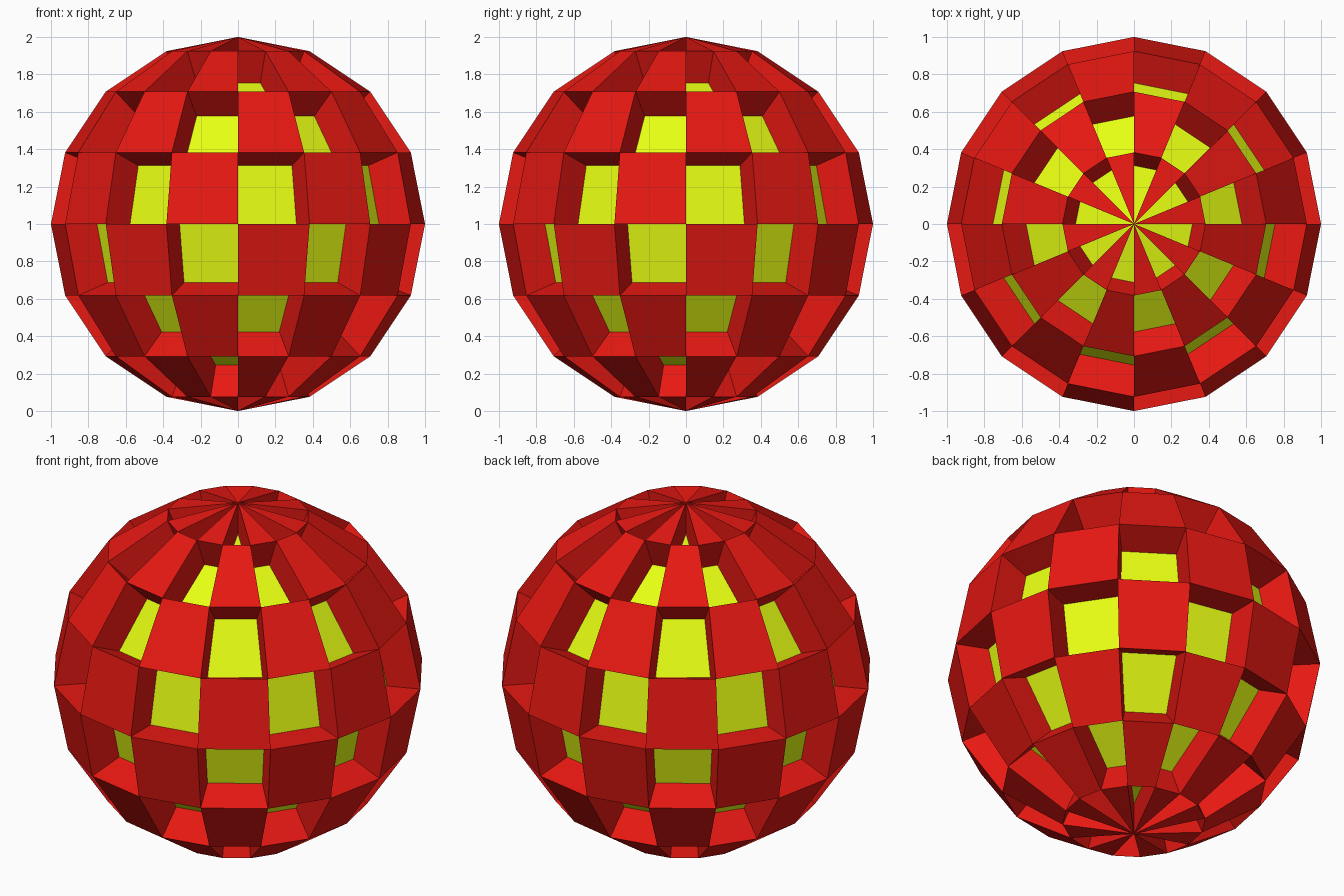
import bpy, bmesh
from math import sin, cos, pi

if "Cube" in bpy.data.objects:
    bpy.data.objects.remove(bpy.data.objects["Cube"])

SEGMENTS, RINGS, FLOOR = 16, 8, 0.816


def material(name, color):
    mat = bpy.data.materials.new(name)
    mat.diffuse_color = color
    mat.use_nodes = True
    mat.node_tree.nodes["Principled BSDF"].inputs["Base Color"].default_value = mat.diffuse_color
    return mat


# Low-poly sphere of rings and segments, noting every other tile
bm = bmesh.new()
top = bm.verts.new((0, 0, 1))
bottom = bm.verts.new((0, 0, -1))
rows = [[top] * SEGMENTS]
for r in range(1, RINGS):
    a = pi * r / RINGS
    rows.append([bm.verts.new((sin(a) * cos(2 * pi * s / SEGMENTS),
                               sin(a) * sin(2 * pi * s / SEGMENTS), cos(a)))
                 for s in range(SEGMENTS)])
rows.append([bottom] * SEGMENTS)

recessed = []
for r in range(RINGS):
    for s in range(SEGMENTS):
        n = (s + 1) % SEGMENTS
        corners = [rows[r][s], rows[r + 1][s], rows[r + 1][n], rows[r][n]]
        face = bm.faces.new(list(dict.fromkeys(corners)))
        if (r + s) % 2:
            recessed.append(face)

# Sink the checker tiles toward the centre, leaving red walls
floors = bmesh.ops.extrude_discrete_faces(bm, faces=recessed)["faces"]
for face in floors:
    face.material_index = 1
    for v in face.verts:
        v.co *= FLOOR

# Stand the ball on the ground
bmesh.ops.translate(bm, verts=bm.verts[:], vec=(0, 0, 1))
mesh = bpy.data.meshes.new("checker_ball")
bm.to_mesh(mesh)
bm.free()
mesh.materials.append(material("red", (0.8, 0.009, 0.006, 1)))
mesh.materials.append(material("yellow_green", (0.8, 1.0, 0.006, 1)))
bpy.context.collection.objects.link(bpy.data.objects.new("checker_ball", mesh))
